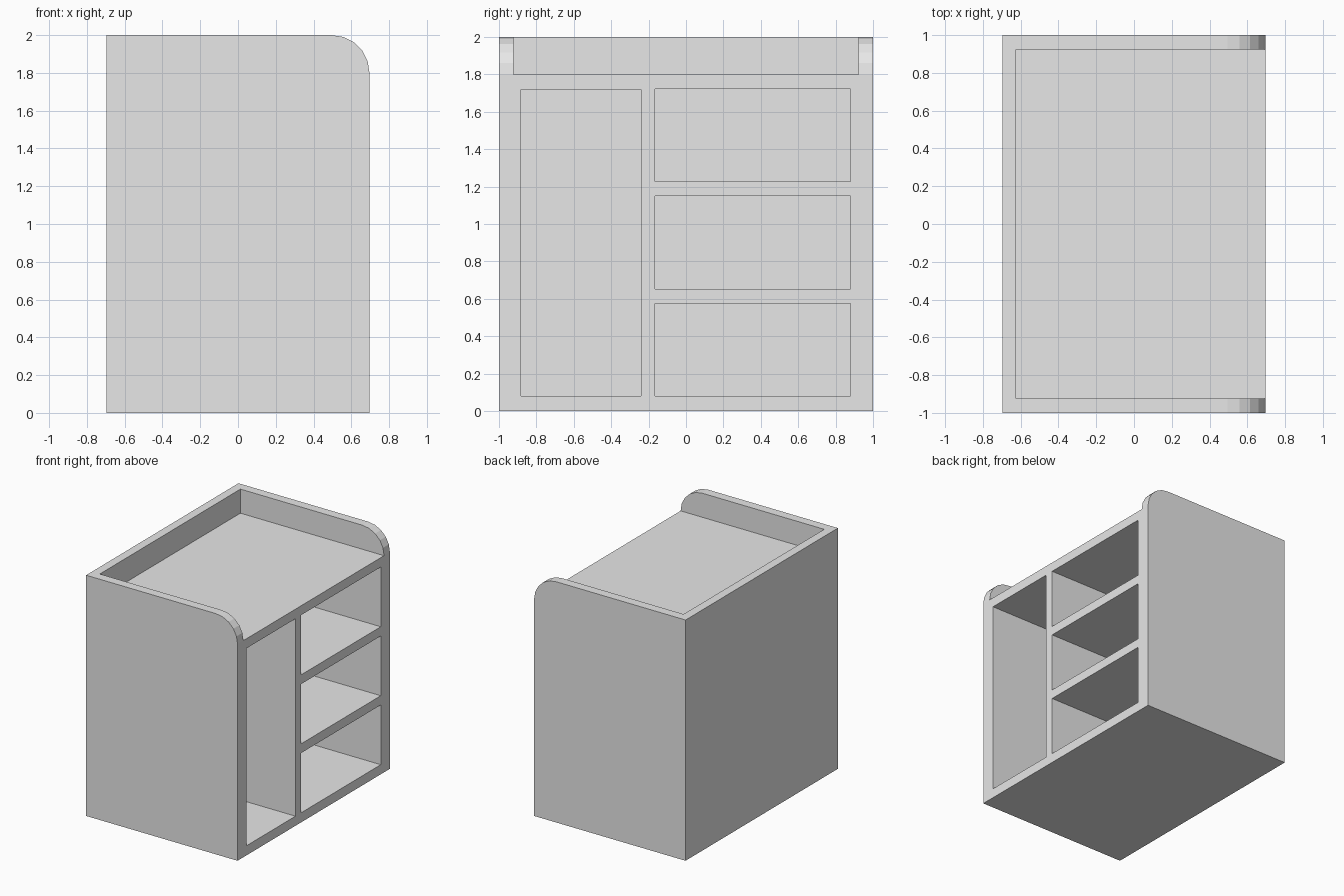
import bpy
import bmesh
from math import sin, cos, radians

if "Cube" in bpy.data.objects:
    bpy.data.objects.remove(bpy.data.objects["Cube"], do_unlink=True)

HALF_W, HALF_D, HEIGHT = 0.696, 1.0, 2.0
RADIUS, BACK_X = 0.2, -0.624

grey = bpy.data.materials.new("light grey")
grey.use_nodes = True
grey.diffuse_color = (0.8, 0.8, 0.8, 1)
bsdf = next(n for n in grey.node_tree.nodes if n.type == "BSDF_PRINCIPLED")
bsdf.inputs["Base Color"].default_value = grey.diffuse_color


def extrude_profile(name, points, y0, y1):
    """Solid made from an x-z outline swept along y."""
    bm = bmesh.new()
    face = bm.faces.new([bm.verts.new((x, y0, z)) for x, z in points])
    swept = bmesh.ops.extrude_face_region(bm, geom=[face])["geom"]
    verts = [v for v in swept if isinstance(v, bmesh.types.BMVert)]
    bmesh.ops.translate(bm, verts=verts, vec=(0, y1 - y0, 0))
    bmesh.ops.recalc_face_normals(bm, faces=bm.faces)
    mesh = bpy.data.meshes.new(name)
    bm.to_mesh(mesh)
    bm.free()
    mesh.materials.append(grey)
    obj = bpy.data.objects.new(name, mesh)
    bpy.context.collection.objects.link(obj)
    return obj


def carve(target, name, y0, y1, z0, z1):
    """Cut a box-shaped recess, open on the +x side, into the target."""
    outline = [(BACK_X, z0), (1, z0), (1, z1), (BACK_X, z1)]
    cutter = extrude_profile(name, outline, y0, y1)
    cutter.hide_render = True
    mod = target.modifiers.new(name, "BOOLEAN")
    mod.operation = "DIFFERENCE"
    mod.solver = "EXACT"
    mod.object = cutter
    bpy.context.view_layer.objects.active = target
    bpy.ops.object.modifier_apply(modifier=mod.name)
    bpy.data.objects.remove(cutter, do_unlink=True)


# Cabinet body with a faceted round on the upper open edge
outline = [(-HALF_W, 0), (HALF_W, 0)]
for i in range(6):
    a = radians(18 * i)
    outline.append((HALF_W - RADIUS + RADIUS * cos(a),
                    HEIGHT - RADIUS + RADIUS * sin(a)))
outline.append((-HALF_W, HEIGHT))
cabinet = extrude_profile("cabinet", outline, -HALF_D, HALF_D)

# Recessed tray on top, leaving rails on three sides
carve(cabinet, "top_tray", -0.923, 0.923, HEIGHT - RADIUS, 2.3)

# Tall compartment
carve(cabinet, "tall_compartment", -0.883, -0.24, 0.08, 1.72)

# Three stacked cubbies
for i in range(3):
    bottom = 0.08 + 0.573 * i
    carve(cabinet, f"cubby_{i + 1}", -0.165, 0.88, bottom, bottom + 0.496)
